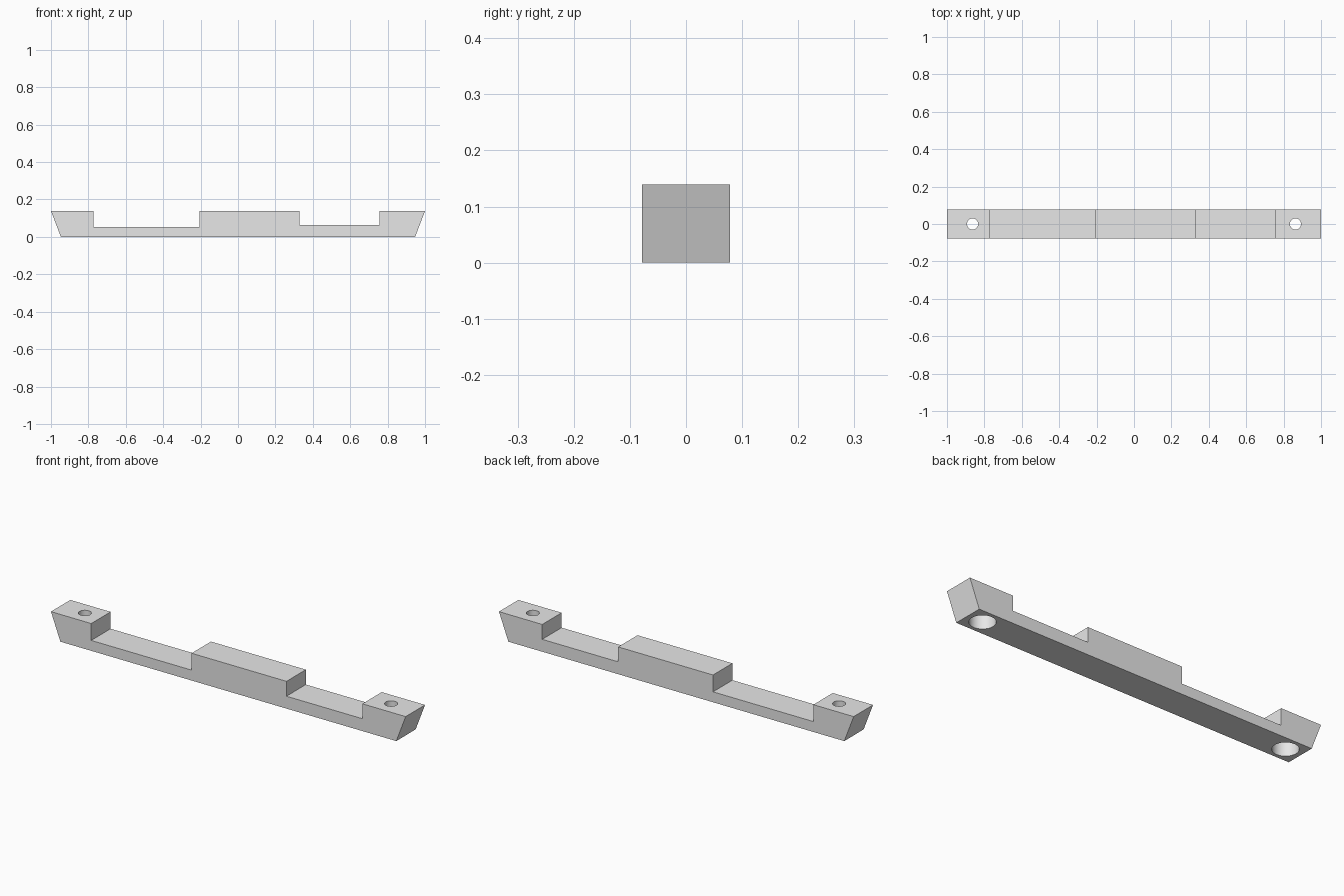
import bpy
import bmesh

cube = bpy.data.objects.get("Cube")
if cube:
    bpy.data.objects.remove(cube, do_unlink=True)

HALF_DEPTH = 0.078
HEIGHT = 0.139
HOLE_X = 0.863

grey = bpy.data.materials.new("light grey")
grey.use_nodes = True
grey.diffuse_color = (0.8, 0.8, 0.8, 1)
grey.node_tree.nodes["Principled BSDF"].inputs["Base Color"].default_value = grey.diffuse_color

# Side outline: slanted ends, two notches of slightly different depth
outline = [(-0.947, 0), (0.947, 0), (1, HEIGHT),
           (0.756, HEIGHT), (0.756, 0.063), (0.328, 0.063), (0.328, HEIGHT),
           (-0.207, HEIGHT), (-0.207, 0.053), (-0.773, 0.053), (-0.773, HEIGHT),
           (-1, HEIGHT)]

# Bar: outline extruded from front to back
bm = bmesh.new()
face = bm.faces.new([bm.verts.new((x, -HALF_DEPTH, z)) for x, z in outline])
extruded = bmesh.ops.extrude_face_region(bm, geom=[face])
back = [v for v in extruded["geom"] if isinstance(v, bmesh.types.BMVert)]
bmesh.ops.translate(bm, verts=back, vec=(0, 2 * HALF_DEPTH, 0))
bmesh.ops.recalc_face_normals(bm, faces=bm.faces)
mesh = bpy.data.meshes.new("notched_bar")
bm.to_mesh(mesh)
bm.free()
mesh.materials.append(grey)
bar = bpy.data.objects.new("notched_bar", mesh)
bpy.context.collection.objects.link(bar)
bpy.ops.object.select_all(action="DESELECT")


def drill(x, radius, bottom, top):
    """Cut a vertical round hole through the bar between two heights."""
    bpy.ops.mesh.primitive_cylinder_add(vertices=48, radius=radius, depth=top - bottom,
                                        location=(x, 0, (top + bottom) / 2))
    cutter = bpy.context.object
    cutter.name = "hole_cutter"
    cutter.hide_render = True
    cutter.data.materials.append(grey)
    cut = bar.modifiers.new("hole", "BOOLEAN")
    cut.operation = "DIFFERENCE"
    cut.solver = "EXACT"
    cut.object = cutter
    bpy.context.view_layer.objects.active = bar
    bpy.ops.object.modifier_apply(modifier=cut.name)
    bpy.data.objects.remove(cutter, do_unlink=True)


# Screw holes: narrow through hole with a wide recess from below
for side in (-1, 1):
    drill(side * HOLE_X, 0.03, -0.05, HEIGHT + 0.05)
    drill(side * HOLE_X, 0.06, -0.05, 0.1)

# Smooth hole walls, sharp edges elsewhere
bar.select_set(True)
bpy.context.view_layer.objects.active = bar
bpy.ops.object.shade_smooth_by_angle()
